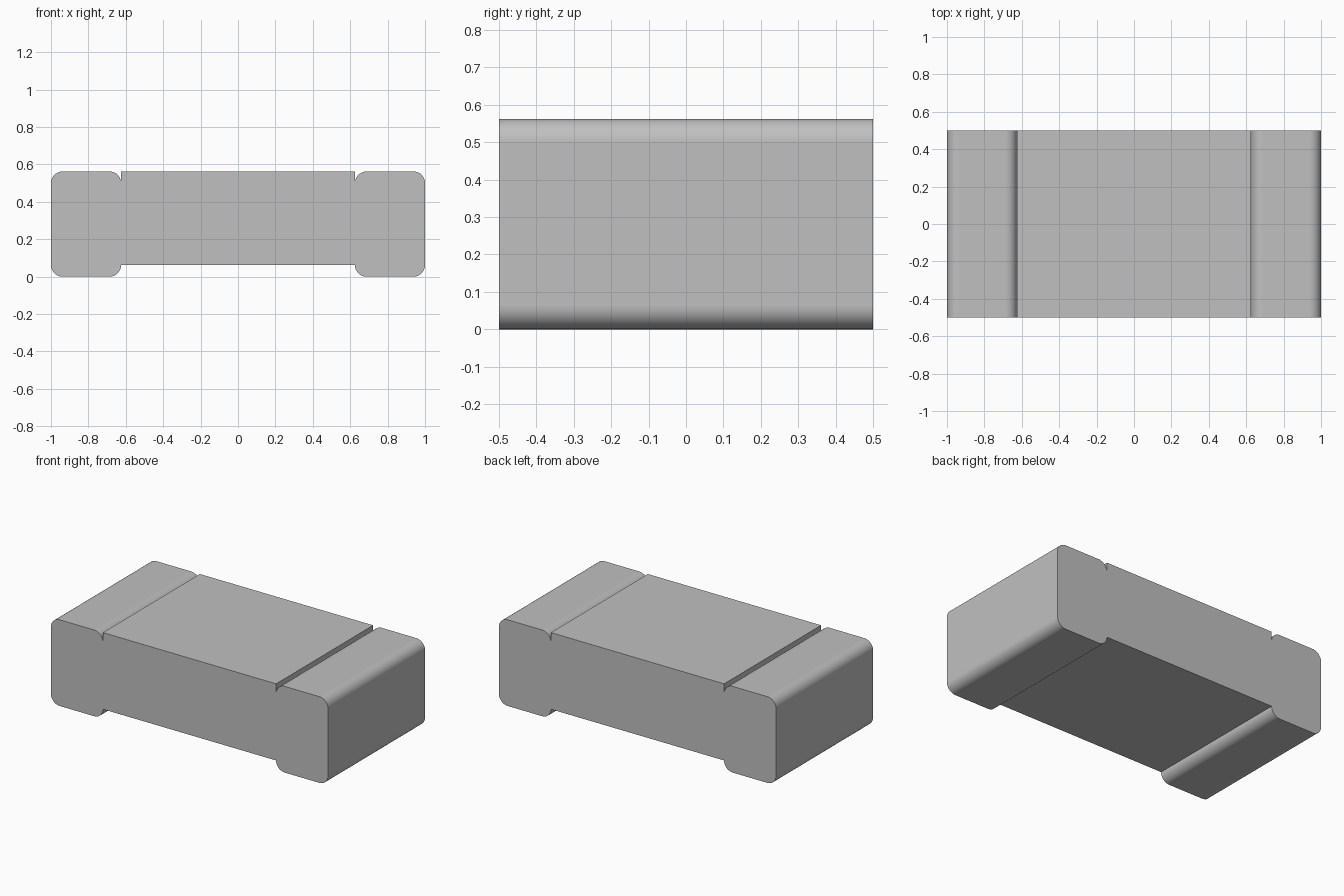
import bpy
import bmesh
from math import cos, sin, pi

cube = bpy.data.objects.get("Cube")
if cube:
    bpy.data.objects.remove(cube, do_unlink=True)

HALF_LENGTH = 1.0
HALF_DEPTH = 0.5
HEIGHT = 0.5625
TERMINAL_X = 0.625   # inner edge of each end terminal
RADIUS = 0.0625      # terminal rounding, also the underside step
SEGMENTS = 12

# Ceramic grey
grey = bpy.data.materials.new("plain_grey")
grey.use_nodes = True
colour = (0.53, 0.53, 0.53, 1)
grey.diffuse_color = colour
grey.node_tree.nodes["Principled BSDF"].inputs["Base Color"].default_value = colour


def arc(x, z, start):
    """Counter-clockwise quarter circle around (x, z)."""
    angles = [start + pi / 2 * i / SEGMENTS for i in range(SEGMENTS + 1)]
    return [(x + RADIUS * cos(a), z + RADIUS * sin(a)) for a in angles]


# Right half of the outline: underside step, rounded terminal, top groove
inner, outer = TERMINAL_X + RADIUS, HALF_LENGTH - RADIUS
low, high = RADIUS, HEIGHT - RADIUS
half = (arc(inner, low, pi) + arc(outer, low, 1.5 * pi)
        + arc(outer, high, 0) + arc(inner, high, pi / 2)
        + [(TERMINAL_X, HEIGHT)])
outline = half + [(-x, z) for x, z in reversed(half)]

# Chip body with both terminals, extruded through its depth
bm = bmesh.new()
front = bm.faces.new([bm.verts.new((x, -HALF_DEPTH, z)) for x, z in outline])
extruded = bmesh.ops.extrude_face_region(bm, geom=[front], use_keep_orig=True)
back = [v for v in extruded["geom"] if isinstance(v, bmesh.types.BMVert)]
bmesh.ops.translate(bm, verts=back, vec=(0, 2 * HALF_DEPTH, 0))
bmesh.ops.recalc_face_normals(bm, faces=bm.faces)

# Smooth only the rounded strips, keeping flat faces crisp
for face in bm.faces:
    face.smooth = max(abs(c) for c in face.normal) < 0.9999

mesh = bpy.data.meshes.new("chip_body")
bm.to_mesh(mesh)
bm.free()
mesh.materials.append(grey)
body = bpy.data.objects.new("chip_body", mesh)
bpy.context.collection.objects.link(body)
